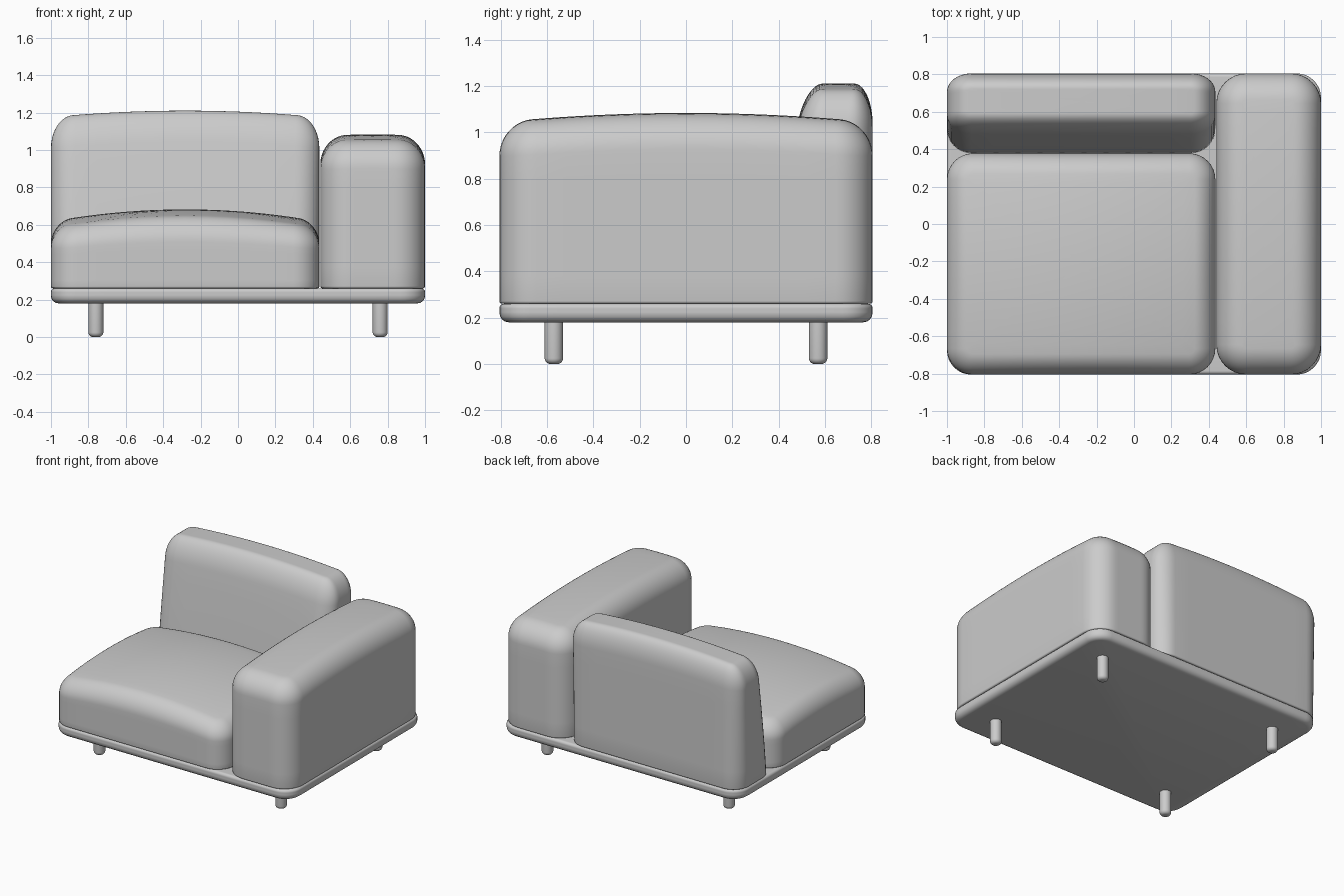
import bpy, bmesh, math

if "Cube" in bpy.data.objects:
    bpy.data.objects.remove(bpy.data.objects["Cube"])


def finish(bm, name, angle=40):
    bmesh.ops.recalc_face_normals(bm, faces=bm.faces)
    me = bpy.data.meshes.new(name)
    bm.to_mesh(me)
    bm.free()
    ob = bpy.data.objects.new(name, me)
    bpy.context.collection.objects.link(ob)
    bpy.ops.object.select_all(action='DESELECT')
    ob.select_set(True)
    bpy.context.view_layer.objects.active = ob
    bpy.ops.object.shade_smooth_by_angle(angle=math.radians(angle))
    return ob


def outline(hw, hd, r, corner=8, side=10):
    """Rounded rectangle with evenly divided straight sides."""
    pts = []
    for k, (sx, sy) in enumerate(((1, 1), (-1, 1), (-1, -1), (1, -1))):
        for i in range(corner + 1):
            a = math.pi / 2 * (k + i / corner)
            pts.append((sx * (hw - r) + r * math.cos(a), sy * (hd - r) + r * math.sin(a)))
        nx, ny = ((-1, 1), (-1, -1), (1, -1), (1, 1))[k]
        a = math.pi / 2 * (k + 1)
        end = (nx * (hw - r) + r * math.cos(a), ny * (hd - r) + r * math.sin(a))
        p = pts[-1]
        for i in range(1, side):
            f = i / side
            pts.append((p[0] + (end[0] - p[0]) * f, p[1] + (end[1] - p[1]) * f))
    return pts


def cushion(name, x0, x1, y0, y1, z0, z1, r, inset, height,
            crown_x=0, crown_y=0, lean=0, bottom=0.012):
    """Stack rounded outlines into a padded block with a crowned top."""
    cx, cy, hw, hd = (x0 + x1) / 2, (y0 + y1) / 2, (x1 - x0) / 2, (y1 - y0) / 2
    levels = []  # inset, z, scale
    for i in range(5):
        t = math.pi / 2 * i / 4
        levels.append((bottom * (1 - math.sin(t)), z0 + bottom * (1 - math.cos(t)), 1))
    za, zb = z0 + bottom, z1 - height
    levels += [(0, za + (zb - za) * i / 6, 1) for i in range(1, 6)]
    for i in range(11):
        t = math.pi / 2 * i / 10
        levels.append((inset * (1 - math.cos(t)), zb + height * math.sin(t), 1))
    levels += [(inset, z1, 1 - i / 10) for i in range(1, 10)]

    def place(x, y, z):
        w = (z - z0) / (z1 - z0)
        dz = crown_x * (x / hw) ** 2 + crown_y * (y / hd) ** 2
        y += lean * w ** 1.2 * (hd - y) / (2 * hd)
        return (cx + x, cy + y, z - dz * w)

    bm = bmesh.new()
    rings = []
    for d, z, s in levels:
        pts = outline(hw - d, hd - d, r - d)
        rings.append([bm.verts.new(place(x * s, y * s, z)) for x, y in pts])
    for a, b in zip(rings, rings[1:]):
        for i in range(len(a)):
            j = (i + 1) % len(a)
            bm.faces.new((a[i], a[j], b[j], b[i]))
    bm.faces.new(rings[0][::-1])
    top = bm.verts.new(place(0, 0, z1))
    last = rings[-1]
    for i in range(len(last)):
        bm.faces.new((last[i], last[(i + 1) % len(last)], top))
    return finish(bm, name)


# Base platform
cushion("base", -1, 1, -0.805, 0.805, 0.18, 0.26, 0.13, 0.02, 0.02, bottom=0.04)

# Seat, backrest and single armrest
cushion("seat_cushion", -1, 0.435, -0.805, 0.378, 0.26, 0.682, 0.14, 0.11, 0.14,
        crown_x=0.065, crown_y=0.05)
cushion("back_cushion", -1, 0.435, 0.38, 0.805, 0.26, 1.21, 0.13, 0.115, 0.17,
        crown_x=0.035, lean=0.13)
cushion("armrest", 0.44, 1, -0.805, 0.805, 0.26, 1.083, 0.16, 0.14, 0.15,
        crown_x=0.01, crown_y=0.04)

# Legs with rounded feet
for fb, sy in (("front", -1), ("back", 1)):
    for lr, sx in (("left", -1), ("right", 1)):
        bm = bmesh.new()
        bmesh.ops.create_cone(bm, cap_ends=True, segments=24, radius1=0.04,
                              radius2=0.04, depth=0.19)
        foot = [e for e in bm.edges if all(v.co.z < 0 for v in e.verts)]
        bmesh.ops.bevel(bm, geom=foot, offset=0.025, segments=5, profile=0.5,
                        affect='EDGES')
        ob = finish(bm, f"{fb}_{lr}_leg")
        ob.location = (sx * 0.76, sy * 0.57, 0.095)
